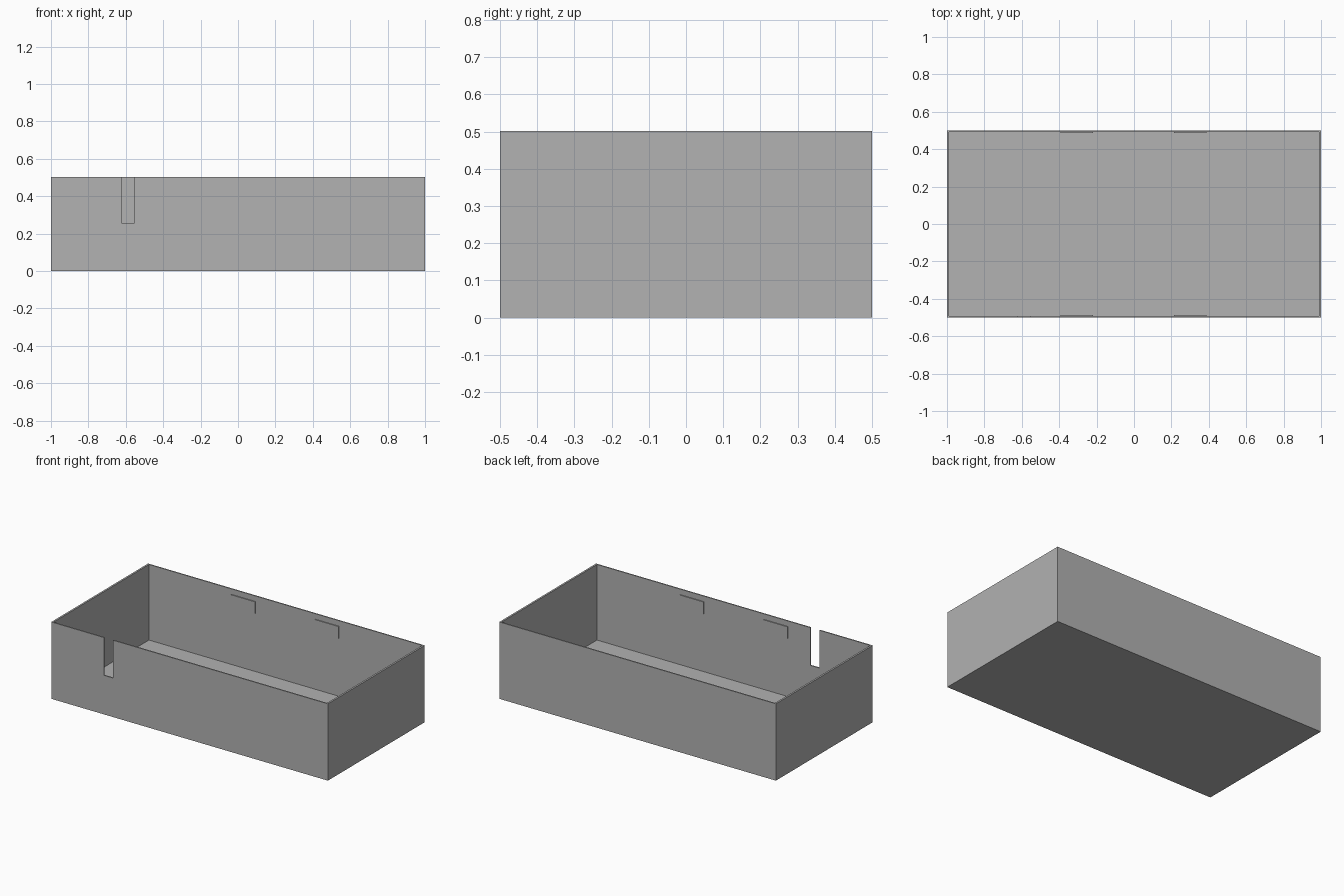
import bpy
from mathutils import Vector

default = bpy.data.objects.get("Cube")
if default:
    bpy.data.objects.remove(default, do_unlink=True)

LENGTH, WIDTH, HEIGHT = 2.0, 1.0, 0.502
END_WALL, SIDE_WALL, FLOOR = 0.012, 0.008, 0.008

grey = bpy.data.materials.new("plain grey")
grey.use_nodes = True
colour = (0.445, 0.445, 0.445, 1)
grey.diffuse_color = colour
grey.node_tree.nodes["Principled BSDF"].inputs["Base Color"].default_value = colour


def box(name, low, high):
    """Axis-aligned block between two opposite corners."""
    low, high = Vector(low), Vector(high)
    bpy.ops.mesh.primitive_cube_add(size=1, location=(low + high) / 2)
    obj = bpy.context.object
    obj.name = name
    obj.scale = high - low
    bpy.ops.object.transform_apply(location=False, rotation=False, scale=True)
    obj.data.materials.append(grey)
    return obj


def cut(target, cutter):
    """Subtract a block from the target, then discard the block."""
    mod = target.modifiers.new("cut", "BOOLEAN")
    mod.operation = "DIFFERENCE"
    mod.solver = "EXACT"
    mod.object = cutter
    bpy.context.view_layer.objects.active = target
    bpy.ops.object.modifier_apply(modifier=mod.name)
    bpy.data.objects.remove(cutter, do_unlink=True)


# Open tray: solid block hollowed from the top
hx, hy = LENGTH / 2, WIDTH / 2
ix, iy = hx - END_WALL, hy - SIDE_WALL
tray = box("tray", (-hx, -hy, 0), (hx, hy, HEIGHT))
cut(tray, box("cavity", (-ix, -iy, FLOOR), (ix, iy, 1)))

# Cable slot in the front wall, open at the top
cut(tray, box("slot", (-0.62, -0.6, 0.255), (-0.555, -0.4, 1)))

# Catch tabs on the inside of the front and back walls
for side, sy in (("front", -1), ("back", 1)):
    for end, x in (("right", -0.305), ("left", 0.3)):
        y0, y1 = sorted((sy * (iy + 0.004), sy * 0.486))
        box(f"{side}_{end}_tab", (x - 0.087, y0, 0.388), (x + 0.087, y1, 0.466))
